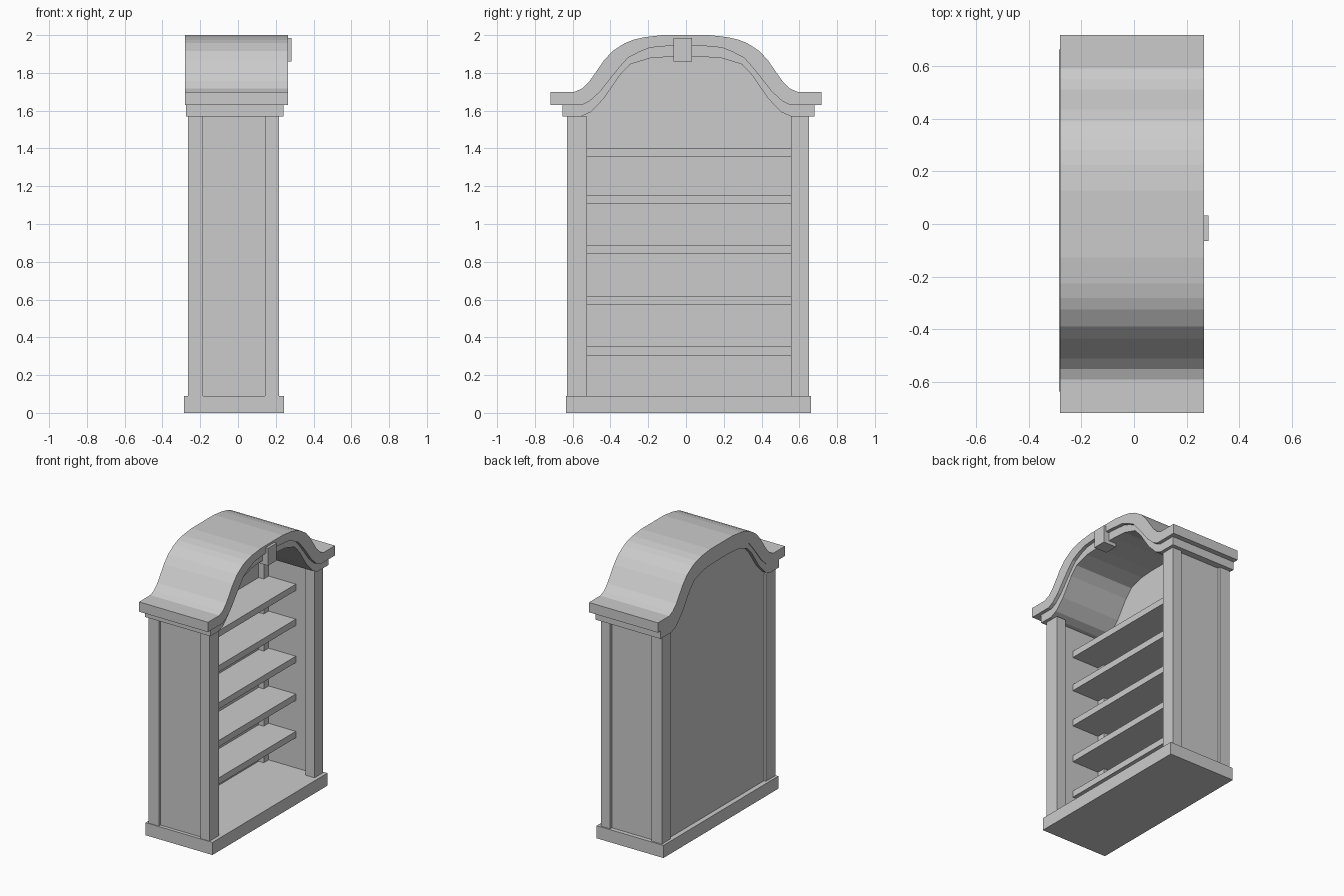
import bpy, bmesh

if "Cube" in bpy.data.objects:
    bpy.data.objects.remove(bpy.data.objects["Cube"])


def box(name, x, y, z):
    """Axis-aligned box from (min, max) pairs."""
    bm = bmesh.new()
    bmesh.ops.create_cube(bm, size=1)
    for v in bm.verts:
        for i, (a, b) in enumerate((x, y, z)):
            v.co[i] = a if v.co[i] < 0 else b
    return finish(name, bm)


def finish(name, bm):
    bmesh.ops.recalc_face_normals(bm, faces=bm.faces)
    me = bpy.data.meshes.new(name)
    bm.to_mesh(me)
    bm.free()
    ob = bpy.data.objects.new(name, me)
    bpy.context.collection.objects.link(ob)
    return ob


def arch(half, left, right):
    """Full curve from its left half, with flat ends at left and right."""
    z = half[0][1]
    return [(left, z)] + half + [(-y, h) for y, h in reversed(half)] + [(right, z)]


def strip(name, top, bottom, x0, x1):
    """Closed band between two (y, z) curves, extruded along x."""
    bm = bmesh.new()
    loop = top + bottom[::-1]
    f = bm.faces.new([bm.verts.new((x0, y, z)) for y, z in loop])
    ext = bmesh.ops.extrude_face_region(bm, geom=[f], use_keep_orig=True)
    for v in ext["geom"]:
        if isinstance(v, bmesh.types.BMVert):
            v.co.x = x1
    return finish(name, bm)


# Half profiles of the arched top, from the eaves to the crown
outer = [(-.59, 1.70), (-.55, 1.717), (-.51, 1.757), (-.435, 1.865), (-.39, 1.915),
         (-.325, 1.957), (-.28, 1.975), (-.225, 1.988), (-.127, 2.0)]
middle = [(-.55, 1.63), (-.51, 1.65), (-.455, 1.70), (-.39, 1.783), (-.35, 1.832),
          (-.307, 1.88), (-.245, 1.912), (-.19, 1.934), (-.065, 1.945)]
inner = [(-.555, 1.57), (-.505, 1.592), (-.434, 1.665), (-.35, 1.788),
         (-.296, 1.845), (-.19, 1.878), (-.09, 1.885)]

# Cornice and the smaller moulding below it
strip("cornice", arch(outer, -.717, .717), arch(middle, -.717, .717), -.28, .265)
strip("lower_moulding", arch(middle, -.655, .68), arch(inner, -.655, .68), -.275, .24)
box("keystone", (.18, .283), (-.065, .032), (1.86, 1.985))

# Plinth
box("base", (-.285, .243), (-.635, .662), (0, .09))

# Corner posts and recessed side panels
for side, (y0, y1), (p0, p1) in (("left", (-.63, -.523), (-.61, -.585)),
                                 ("right", (.555, .652), (.61, .632))):
    box(side + "_front_post", (.143, .217), (y0, y1), (.09, 1.57))
    box(side + "_back_post", (-.265, -.185), (y0, y1), (.09, 1.57))
    box(side + "_panel", (-.2, .16), (p0, p1), (.09, 1.57))

# Arched back panel
back_top = [(-.6, 1.57)] + inner + [(-y, z) for y, z in reversed(inner)] + [(.62, 1.57)]
strip("back_panel", back_top, [(-.6, .09), (.62, .09)], -.25, -.225)

# Shelves
for i, z in enumerate((.305, .572, .842, 1.107, 1.357)):
    box("shelf_%d" % (i + 1), (-.23, .03), (-.59, .615), (z, z + .046))
